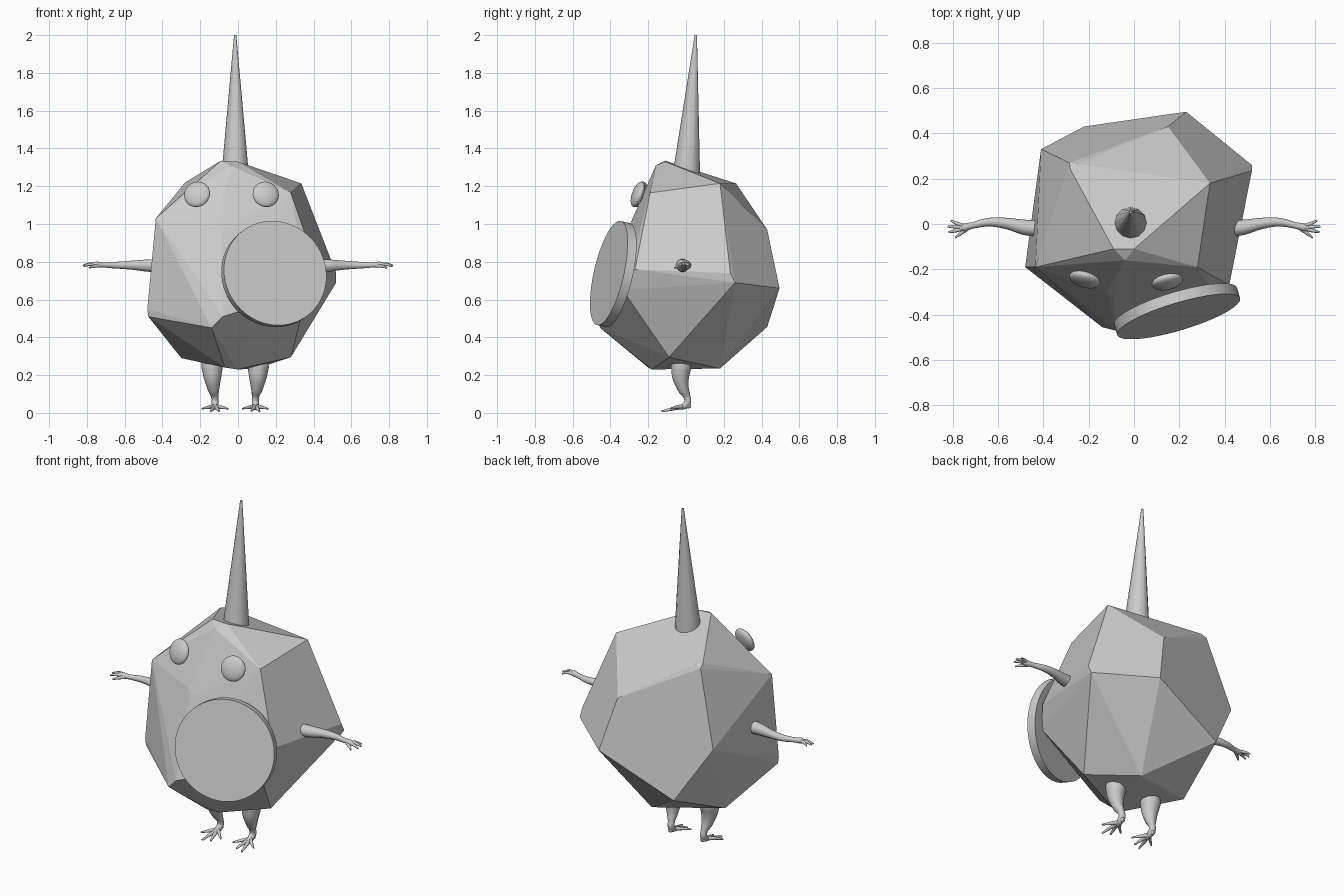
import bpy, bmesh, math
from mathutils import Vector

if "Cube" in bpy.data.objects:
    bpy.data.objects.remove(bpy.data.objects["Cube"])

grey = bpy.data.materials.new("plain grey")
grey.diffuse_color = (0.6, 0.6, 0.6, 1)
grey.use_nodes = True
grey.node_tree.nodes["Principled BSDF"].inputs["Base Color"].default_value = grey.diffuse_color


def finish(obj, name, smooth=True, angle=None):
    obj.name = name
    obj.data.materials.clear()
    obj.data.materials.append(grey)
    bpy.ops.object.select_all(action='DESELECT')
    obj.select_set(True)
    bpy.context.view_layer.objects.active = obj
    if angle:
        bpy.ops.object.shade_smooth_by_angle(angle=math.radians(angle))
    elif smooth:
        bpy.ops.object.shade_smooth()
    return obj


def aim(obj, direction):
    obj.rotation_euler = Vector(direction).to_track_quat('Z', 'Y').to_euler()


def limb(name, strands):
    """Tapered tubes; every strand is a list of (point, radius)."""
    cu = bpy.data.curves.new(name, 'CURVE')
    cu.dimensions = '3D'
    cu.bevel_depth = 1.0
    cu.bevel_resolution = 3
    cu.use_fill_caps = True
    cu.resolution_u = 5
    for strand in strands:
        sp = cu.splines.new('BEZIER')
        sp.bezier_points.add(len(strand) - 1)
        for bp, (p, r) in zip(sp.bezier_points, strand):
            bp.co = p
            bp.radius = r
            bp.handle_left_type = bp.handle_right_type = 'AUTO'
    obj = bpy.data.objects.new(name, cu)
    bpy.context.collection.objects.link(obj)
    bpy.ops.object.select_all(action='DESELECT')
    obj.select_set(True)
    bpy.context.view_layer.objects.active = obj
    bpy.ops.object.convert(target='MESH')
    return finish(bpy.context.object, name, angle=50)


# Faceted rock-like body: convex hull of its corners
corners = [
    (-.09, -.11, 1.335), (0, -.11, 1.33), (-.04, -.16, 1.31),        # crown
    (.335, .18, 1.215), (.28, -.19, 1.165), (.15, .43, .97),         # upper right
    (-.28, .24, 1.22), (-.25, .265, 1.215), (-.285, .27, 1.20),      # upper left
    (-.435, -.19, 1.03), (-.48, -.19, .55), (-.475, -.19, .51),      # left side
    (-.41, .33, .77), (-.22, .43, .455), (.23, .495, .66),           # back
    (.52, .235, .74), (.52, .26, .69), (.42, -.27, .76),             # right side
    (.37, -.335, .65), (-.12, -.30, .99), (-.09, -.315, .955),       # front
    (-.08, -.47, .51), (-.14, -.455, .45),
    (-.07, -.2, .24), (0, -.18, .23), (.28, -.09, .295),             # underside
    (.1, .18, .235), (-.30, .06, .29),
]
bm = bmesh.new()
for c in corners:
    bm.verts.new(c)
hull = bmesh.ops.convex_hull(bm, input=bm.verts)
inner = [v for v in bm.verts if not v.link_faces]
bmesh.ops.delete(bm, geom=inner, context='VERTS')
bmesh.ops.dissolve_limit(bm, angle_limit=math.radians(3), verts=bm.verts, edges=bm.edges)
bmesh.ops.recalc_face_normals(bm, faces=bm.faces)
mesh = bpy.data.meshes.new("body")
bm.to_mesh(mesh)
bm.free()
body = bpy.data.objects.new("body", mesh)
bpy.context.collection.objects.link(body)
finish(body, "body", smooth=False)

# Horn leaning slightly back
base, tip = Vector((-.015, -.002, 1.2)), Vector((-.015, .052, 2.0))
bpy.ops.mesh.primitive_cone_add(vertices=12, radius1=.078, radius2=.006,
                                depth=(tip - base).length, location=(base + tip) / 2)
horn = bpy.context.object
aim(horn, tip - base)
finish(horn, "horn", angle=50)

# Round mouth plate on the front
bpy.ops.mesh.primitive_cylinder_add(vertices=48, radius=.283, depth=.05,
                                    location=(.19, -.385, .735))
plate = bpy.context.object
aim(plate, (.28, -.935, .215))
finish(plate, "mouth_plate", angle=30)

# Flattened eyes
for name, loc, normal in (("left_eye", (-.217, -.245, 1.157), (-.25, -.88, .33)),
                          ("right_eye", (.147, -.255, 1.157), (.2, -.9, .33))):
    bpy.ops.mesh.primitive_uv_sphere_add(segments=24, ring_count=14, radius=1, location=loc)
    eye = bpy.context.object
    eye.scale = (.071, .071, .028)
    aim(eye, normal)
    finish(eye, name)

for side, s in (("right", 1), ("left", -1)):
    # Arm with four fingers
    def a(x, y, z, r):
        return ((s * x, y, z), r)
    limb(side + "_arm", [
        [a(.42, -.02, .78, .037), a(.48, -.015, .78, .034), a(.56, .002, .782, .025),
         a(.64, .008, .782, .019), a(.71, -.006, .783, .014), a(.75, -.015, .785, .017),
         a(.77, -.019, .784, .011)],
        [a(.745, -.01, .785, .010), a(.78, .002, .788, .008), a(.808, .016, .78, .004)],
        [a(.755, -.015, .785, .010), a(.79, -.012, .788, .008), a(.822, -.012, .78, .004)],
        [a(.755, -.02, .785, .010), a(.79, -.03, .785, .008), a(.818, -.036, .775, .004)],
        [a(.735, -.02, .78, .010), a(.765, -.042, .775, .008), a(.788, -.06, .768, .004)],
    ])

    # Leg with splayed toes
    def g(x, y, z, r):
        return ((-.015 + s * x, y, z), r)
    limb(side + "_leg", [
        [g(.122, -.025, .29, .054), g(.122, -.026, .24, .056), g(.12, -.028, .19, .047),
         g(.115, -.015, .13, .032), g(.108, .005, .085, .019), g(.107, .008, .055, .019),
         g(.107, -.01, .036, .018), g(.107, -.035, .028, .012)],
        [g(.107, .002, .04, .016), g(.107, .018, .036, .013), g(.107, .027, .034, .006)],
        [g(.107, -.015, .034, .013), g(.075, -.05, .03, .009), g(.038, -.085, .022, .004)],
        [g(.107, -.02, .032, .013), g(.095, -.07, .022, .009), g(.085, -.115, .01, .005)],
        [g(.107, -.02, .032, .013), g(.12, -.075, .02, .009), g(.13, -.13, .008, .005)],
        [g(.107, -.015, .034, .013), g(.14, -.05, .03, .009), g(.175, -.08, .022, .004)],
    ])
